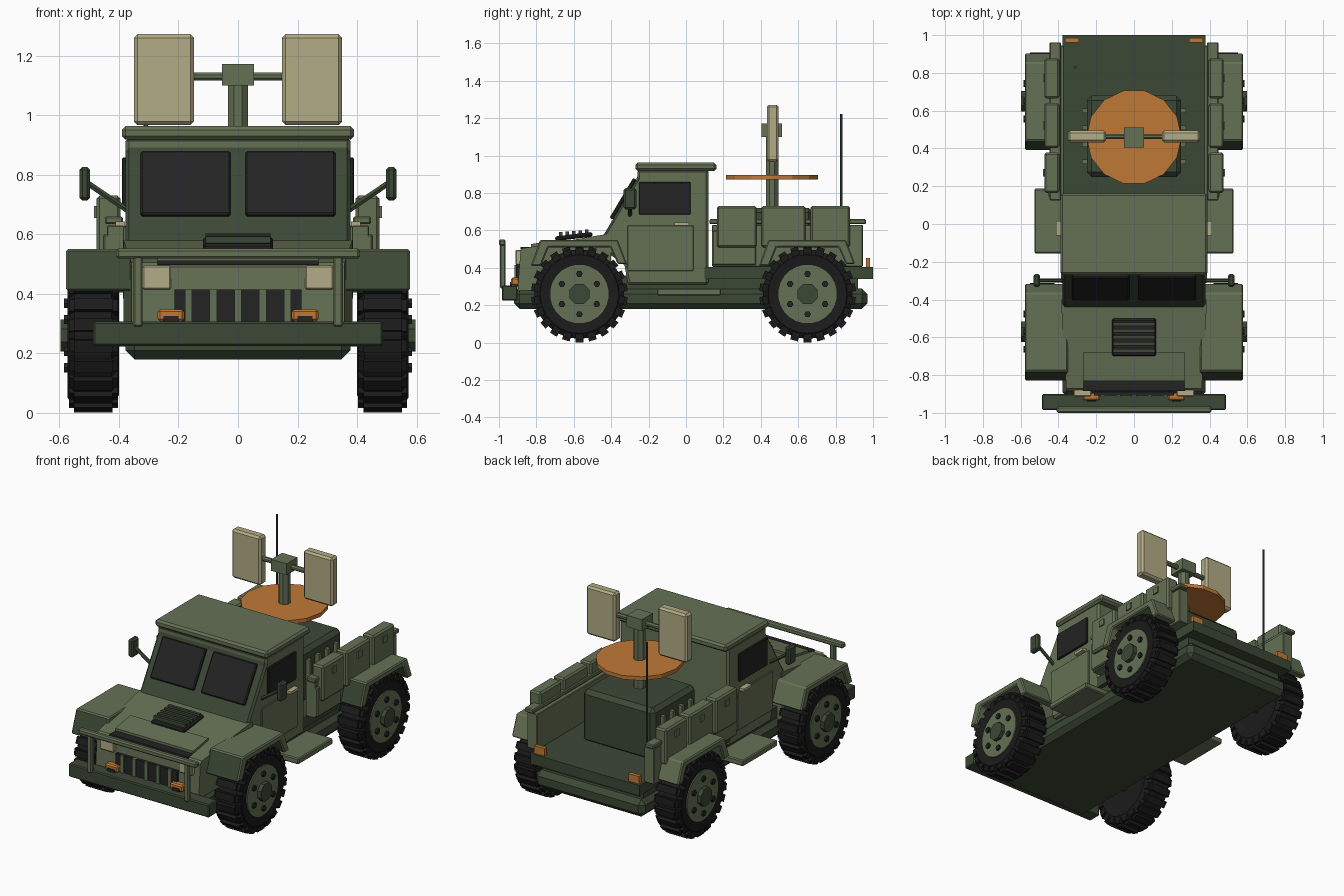
import bpy, bmesh
from math import pi, sin, cos, radians
from mathutils import Matrix, Vector

cube = bpy.data.objects.get("Cube")
if cube:
    bpy.data.objects.remove(cube, do_unlink=True)


def material(name, rgb):
    m = bpy.data.materials.new(name)
    m.use_nodes = True
    m.diffuse_color = (*rgb, 1)
    m.node_tree.nodes["Principled BSDF"].inputs["Base Color"].default_value = (*rgb, 1)
    return m


GREEN = material("olive_green", (0.13, 0.165, 0.09))
DARK = material("dark_green", (0.045, 0.065, 0.036))
RUBBER = material("rubber_black", (0.011, 0.011, 0.011))
GLASS = material("glass_black", (0.017, 0.017, 0.018))
TAN = material("pale_tan", (0.45, 0.415, 0.24))
ORANGE = material("orange", (0.53, 0.19, 0.037))


def finish(bm, name, mats, rule=None):
    bmesh.ops.recalc_face_normals(bm, faces=bm.faces)
    if rule:
        for f in bm.faces:
            f.material_index = int(rule(f))
    me = bpy.data.meshes.new(name)
    bm.to_mesh(me)
    bm.free()
    for m in mats:
        me.materials.append(m)
    ob = bpy.data.objects.new(name, me)
    bpy.context.collection.objects.link(ob)
    return ob


def bevel(bm, width):
    if width:
        bmesh.ops.bevel(bm, geom=bm.edges[:], offset=width, segments=1, affect='EDGES')


def box(name, x, y, z, mat, cham=0.0, tilt=0.0):
    """Box given by its x, y and z ranges."""
    bm = bmesh.new()
    mid = [(r[0] + r[1]) / 2 for r in (x, y, z)]
    size = [abs(r[1] - r[0]) for r in (x, y, z)]
    bmesh.ops.create_cube(bm, size=1, matrix=Matrix.Diagonal((*size, 1)))
    bevel(bm, cham)
    bm.transform(Matrix.Translation(mid) @ Matrix.Rotation(tilt, 4, 'X'))
    return finish(bm, name, [mat])


def prism(name, profile, x0, x1, mats, cham=0.0, rule=None, shape=None):
    """Side profile of (y, z) points extruded along x."""
    bm = bmesh.new()
    face = bm.faces.new([bm.verts.new((x0, y, z)) for y, z in profile])
    ext = bmesh.ops.extrude_face_region(bm, geom=[face])
    for v in ext["geom"]:
        if isinstance(v, bmesh.types.BMVert):
            v.co.x = x1
    bmesh.ops.recalc_face_normals(bm, faces=bm.faces)
    bevel(bm, cham)
    if shape:
        for v in bm.verts:
            shape(v)
    return finish(bm, name, mats, rule)


def rod(name, a, b, r, mat, sides=8):
    a, b = Vector(a), Vector(b)
    bm = bmesh.new()
    turn = (b - a).to_track_quat('Z', 'Y').to_matrix().to_4x4()
    bmesh.ops.create_cone(bm, cap_ends=True, segments=sides, radius1=r, radius2=r,
                          depth=(b - a).length,
                          matrix=Matrix.Translation((a + b) / 2) @ turn @ Matrix.Rotation(pi / sides, 4, 'Z'))
    return finish(bm, name, [mat])


def wheel(side, s, end, yc, zc=0.26):
    """Lathed tyre with tread blocks, rim, hub and bolts."""
    tag = f"{end}_{side}"
    section = [(.41, 0), (.41, .15), (.40, .20), (.425, .24), (.55, .24), (.572, .21), (.565, .155), (.55, .15), (.55, 0)]
    bm = bmesh.new()
    n = 24
    rings = []
    for i in range(n):
        a = 2 * pi * i / n
        rings.append([bm.verts.new((s * x, yc + r * cos(a), zc + r * sin(a))) for x, r in section])
    for i in range(n):
        p, q = rings[i], rings[(i + 1) % n]
        for j in range(len(section) - 1):
            bm.faces.new((p[j], p[j + 1], q[j + 1], q[j]))
    bmesh.ops.remove_doubles(bm, verts=bm.verts, dist=1e-5)
    bmesh.ops.dissolve_degenerate(bm, edges=bm.edges, dist=1e-5)
    finish(bm, "tyre_" + tag, [RUBBER])
    bm = bmesh.new()
    blocks = 22
    for i in range(blocks):
        turn = Matrix.Translation((s * .486, yc, zc)) @ Matrix.Rotation(2 * pi * i / blocks, 4, 'X')
        for width, low, high in ((.13, .22, .258), (.165, .20, .243)):
            bmesh.ops.create_cube(bm, size=1, matrix=turn @ Matrix.Translation((0, 0, (low + high) / 2))
                                  @ Matrix.Diagonal((width, .042, high - low, 1)))
    finish(bm, "tread_" + tag, [RUBBER])
    rod("rim_" + tag, (s * .54, yc, zc), (s * .572, yc, zc), .157, GREEN, 24)
    rod("hub_" + tag, (s * .55, yc, zc), (s * .597, yc, zc), .058, DARK, 8)
    for i in range(6):
        a = pi / 6 + i * pi / 3
        y, z = yc + .108 * cos(a), zc + .108 * sin(a)
        rod(f"bolt_{tag}_{i}", (s * .56, y, z), (s * .584, y, z), .018, GLASS, 6)


# Underbody and bed
box("chassis", (-.378, .378), (-.92, .97), (.18, .29), DARK, .03)
box("chassis_core", (-.35, .35), (-.86, .92), (.27, .36), DARK)
box("bed_floor", (-.378, .378), (.10, 1.0), (.34, .405), DARK)

# Engine bay, hood and cab
def taper(v):
    v.co.x *= 1 - .07 * max(0, min(1, (-.44 - v.co.y) / .44))

prism("hood", [(-.40, .28), (-.90, .28), (-.885, .49), (-.87, .505), (-.43, .58), (-.40, .58)],
      -.385, .385, [GREEN], shape=taper)
prism("cab", [(-.31, .31), (.12, .31), (.12, .925), (-.26, .925), (-.26, .88), (-.45, .56), (-.45, .50), (-.33, .42)],
      -.378, .378, [GREEN, DARK], .012, lambda f: f.normal.y < -.5 and f.normal.z > .05)
box("roof", (-.39, .39), (-.27, .162), (.918, .963), GREEN, .012)
prism("hood_panel", [(-.83, .50), (-.83, .527), (-.68, .552), (-.68, .52)], -.27, .27, [GREEN])
box("hood_panel_gap", (-.27, .27), (-.885, -.82), (.497, .512), GLASS)
box("hood_vent", (-.117, .117), (-.70, -.50), (.555, .58), GLASS, .008, radians(7))
for i in range(5):
    y = -.67 + i * .035
    box(f"vent_slat_{i}", (-.11, .11), (y - .009, y + .009), (.57 + i * .003, .592 + i * .003), DARK)

# Windscreen panes
for s in (-1, 1):
    box("windscreen_pane", (s * .025, s * .327), (-.347, -.325), (.645, .893), GLASS, .006, radians(-30.7))

# Grille
box("grille", (-.213, .213), (-.908, -.88), (.30, .415), GLASS)
for i in range(-2, 3):
    box("grille_bar", (i * .083 - .012, i * .083 + .012), (-.916, -.89), (.30, .415), GREEN)

# Bumper and brush guard
box("bumper", (-.487, .487), (-.985, -.90), (.225, .307), DARK, .006)
box("guard_bar", (-.41, .41), (-1.0, -.965), (.518, .552), GREEN, .008)

fender_arch = [(-.26, .41), (-.21, .55), (.205, .55), (.255, .42), (.205, .42), (.165, .51), (-.165, .51), (-.205, .41)]

for side, s in (("left", 1), ("right", -1)):
    # Front lights and guard posts
    box("guard_post_" + side, (s * .32, s * .352), (-.995, -.965), (.29, .53), GREEN, .006)
    box("headlight_" + side, (s * .225, s * .32), (-.912, -.875), (.415, .495), TAN, .005)
    box("indicator_" + side, (s * .18, s * .27), (-.935, -.89), (.307, .348), ORANGE, .008)
    box("indicator_lens_" + side, (s * .20, s * .25), (-.94, -.93), (.307, .325), GLASS)
    box("tail_light_" + side, (s * .29, s * .365), (.962, .985), (.40, .452), ORANGE)

    # Wheels and fenders
    for end, yc in (("front", -.57), ("rear", .65)):
        wheel(side, s, end, yc)
        inner, outer = (.35, .578) if end == "front" else (.40, .578)
        prism(f"fender_{end}_{side}", [(yc + y, z) for y, z in fender_arch], s * inner, s * outer,
              [GREEN, DARK], .007, lambda f: f.normal.y < -.8)
        rod(f"axle_{end}_{side}", (0, yc, .26), (s * .42, yc, .26), .04, DARK)

    # Doors, windows, handles and steps
    box("door_" + side, (s * .37, s * .387), (-.312, .04), (.383, .627), GREEN, .003)
    box("side_window_" + side, (s * .37, s * .39), (-.252, .025), (.685, .858), GLASS, .004)
    box("door_handle_" + side, (s * .38, s * .412), (-.062, .015), (.627, .643), TAN)
    box("step_" + side, (s * .34, s * .527), (-.155, .187), (.252, .29), GREEN, .006)

    # Mirror on its arm
    rod("mirror_arm_" + side, (s * .37, -.30, .68), (s * .51, -.30, .775), .011, DARK, 6)
    box("mirror_" + side, (s * .497, s * .533), (-.333, -.265), (.713, .826), DARK, .01)

    # Bed wall, rail and storage boxes
    box("bed_wall_" + side, (s * .37, s * .44), (.14, .945), (.405, .63), GREEN, .004)
    box("bed_rail_" + side, (s * .387, s * .447), (.125, .962), (.634, .66), GREEN, .005)
    box("lower_locker_" + side, (s * .40, s * .452), (.14, .375), (.415, .60), GREEN, .006)
    for i, (y0, y1) in enumerate(((.165, .378), (.403, .64), (.665, .877))):
        box(f"storage_box_{side}_{i}", (s * .395, s * .475), (y0, y1), (.51, .73), GREEN, .01)
        yc = (y0 + y1) / 2
        box(f"box_latch_{side}_{i}", (s * .47, s * .483), (yc - .02, yc + .02), (.655, .695), GREEN)

    # Antenna panels on the mast
    box("mast_panel_" + side, (s * .148, s * .35), (.432, .495), (.967, 1.272), TAN, .012)

# Equipment housing in the bed
box("equipment_housing", (-.25, .25), (.25, .68), (.39, .72), DARK, .025)
for s in (-1, 1):
    for i in range(4):
        y = .33 + i * .09
        box("housing_rib", (s * .245, s * .275), (y - .012, y + .012), (.45, .66), GREEN)

# Mast, turntable and crossbar
rod("mast", (0, .46, .70), (0, .46, 1.12), .036, GREEN, 8)
rod("turntable", (0, .46, .873), (0, .46, .897), .252, ORANGE, 14)
box("mast_head", (-.053, .053), (.405, .512), (1.10, 1.172), GREEN)
rod("crossbar", (-.17, .463, 1.13), (.17, .463, 1.13), .015, GREEN)

# Whip antenna
rod("whip_antenna", (-.31, .83, .40), (-.31, .83, 1.222), .007, DARK, 6)
